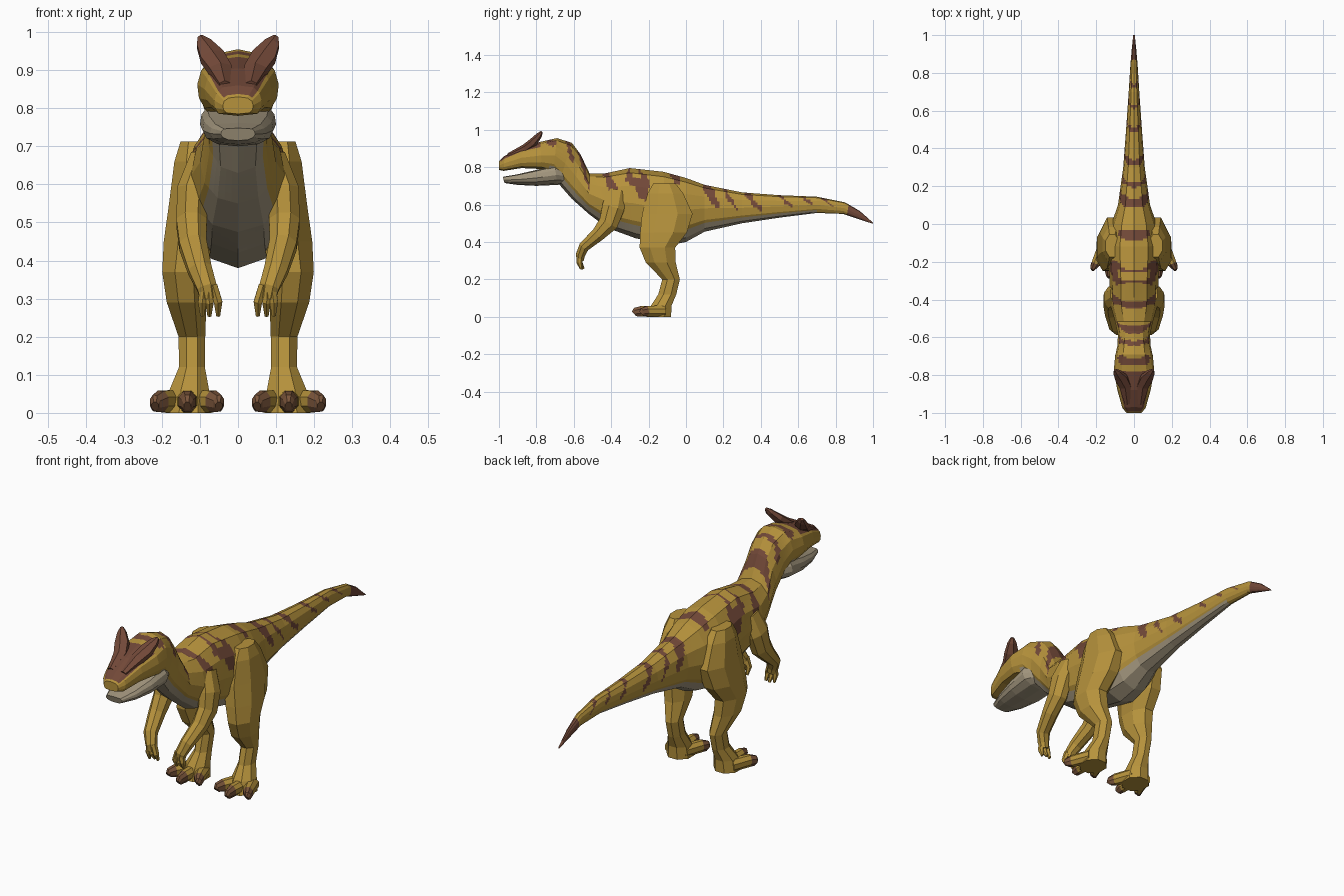
import bpy, bmesh, math
from mathutils import Vector

if "Cube" in bpy.data.objects:
    bpy.data.objects.remove(bpy.data.objects["Cube"])


def material(name, col):
    m = bpy.data.materials.new(name)
    m.diffuse_color = (*col, 1)
    m.use_nodes = True
    m.node_tree.nodes["Principled BSDF"].inputs["Base Color"].default_value = m.diffuse_color
    return m


OCHRE, BROWN, TAN, CLAW = range(4)
MATS = [material("ochre skin", (0.47, 0.29, 0.045)),
        material("brown markings", (0.17, 0.066, 0.04)),
        material("pale belly", (0.37, 0.31, 0.21)),
        material("claw brown", (0.19, 0.088, 0.042))]


def skin(name, rings, colour, mirror=False):
    """Join rings of points into a closed flat-shaded skin; colour(i, j) gives the material."""
    bm = bmesh.new()
    vs = [[bm.verts.new(p) for p in r] for r in rings]
    n = len(rings[0])
    for i in range(len(vs) - 1):
        for j in range(n):
            k = (j + 1) % n
            f = bm.faces.new((vs[i][j], vs[i][k], vs[i + 1][k], vs[i + 1][j]))
            f.material_index = colour(i, j)
    bm.faces.new(vs[0]).material_index = colour(0, 0)
    bm.faces.new(vs[-1]).material_index = colour(len(vs) - 2, 0)
    bmesh.ops.recalc_face_normals(bm, faces=bm.faces)
    me = bpy.data.meshes.new(name)
    bm.to_mesh(me)
    bm.free()
    for m in MATS:
        me.materials.append(m)
    ob = bpy.data.objects.new(name, me)
    bpy.context.collection.objects.link(ob)
    if mirror:
        ob.modifiers.new("mirror", 'MIRROR')
    return ob


def section(s, sides=12, sub=3):
    """Cross-section between a top and a bottom point, each side cut finely for the markings."""
    ty, tz, by, bz, hw, q, p = s
    corners = []
    for k in range(sides):
        a = 2 * math.pi * k / sides
        c, w = math.cos(a), math.sin(a)
        e = q if c > 0.01 else p if c < -0.01 else 1
        u = math.copysign(abs(w) ** e, w) if abs(w) > 1e-6 else 0
        v = 0.5 + 0.5 * c
        corners.append(Vector((u * hw, by + (ty - by) * v, bz + (tz - bz) * v)))
    return [corners[k].lerp(corners[(k + 1) % sides], t / sub)
            for k in range(sides) for t in range(sub)]


def loft(name, sections, colour, step=0.012):
    rings, tops = [], []
    for a, b in zip(sections, sections[1:]):
        length = max(math.hypot(b[0] - a[0], b[1] - a[1]), math.hypot(b[2] - a[2], b[3] - a[3]))
        n = max(1, math.ceil(length / step))
        ra, rb = section(a), section(b)
        for i in range(n):
            t = i / n
            rings.append([x.lerp(y, t) for x, y in zip(ra, rb)])
            tops.append(a[0] + (b[0] - a[0]) * (t + 0.5 / n))
    rings.append(section(sections[-1]))
    count = len(rings[0])
    return skin(name, rings, lambda i, j: colour(
        tops[i], 0.5 + 0.5 * math.cos(2 * math.pi * (j + 0.5) / count)))


def tube(name, pts, sides=8, colour=lambda i, j: OCHRE, level=False):
    """Mirrored limb through (x, y, z, radius across, radius along)."""
    rings = []
    for i, p in enumerate(pts):
        a, b = pts[max(i - 1, 0)], pts[min(i + 1, len(pts) - 1)]
        d = Vector((0, 0, 1)) if level else (Vector(b[:3]) - Vector(a[:3])).normalized()
        ax = Vector((1, 0, 0))
        ax = (ax - d * ax.dot(d)).normalized()
        bx = d.cross(ax)
        r = 1 / math.cos(math.pi / sides)
        rings.append([Vector(p[:3]) + ax * (p[3] * r * math.cos(t)) + bx * (p[4] * r * math.sin(t))
                      for t in [2 * math.pi * (k + 0.5) / sides for k in range(sides)]])
    return skin(name, rings, colour, True)


# Markings: (position along the back, half thickness, how far down they reach)
STRIPES = [(-.73, .022, .72), (-.63, .016, .62), (-.56, .018, .6), (-.43, .026, .5),
           (-.28, .055, .52), (-.06, .06, .86), (.11, .03, .5), (.205, .016, .4),
           (.325, .018, .3), (.50, .014, .4), (.62, .012, .45), (.73, .012, .5)]


def body_colour(ty, v):
    if ty > 0.87 or (-0.992 < ty < -0.78 and v > 0.8):
        return BROWN
    if -0.72 < ty < 0.7 and v < 0.16:
        return TAN
    for y, h, low in STRIPES:
        off = ty - y - 0.12 * (1 - v)
        wide = h * (0.85 + 0.3 * math.sin(v * 19 + y * 30)) * min(1, max(0, (v - low) * 6))
        hole = h > 0.05 and low < 0.6 and v > 0.86 and abs(off) < 0.02
        if abs(off) < wide and not hole:
            return BROWN
    return OCHRE


# Tail, torso, neck and upper head in one skin:
# top y, top z, bottom y, bottom z, half width, upper and lower roundness
loft("body", [
    (1.0, .503, 1.0, .497, .004, .9, 1),
    (.93, .565, .92, .523, .012, .9, 1),
    (.85, .612, .84, .55, .019, .9, 1),
    (.70, .642, .70, .555, .028, .9, 1),
    (.50, .65, .50, .53, .042, .9, .9),
    (.30, .665, .30, .50, .057, .9, .9),
    (.10, .705, .10, .455, .085, .9, .9),
    (0, .742, 0, .40, .12, .9, .9),
    (-.12, .775, -.10, .38, .14, .9, .9),
    (-.30, .795, -.27, .42, .13, .9, .9),
    (-.44, .765, -.42, .475, .125, .9, .9),
    (-.515, .765, -.52, .55, .10, .9, .9),
    (-.565, .87, -.61, .63, .085, .9, .9),
    (-.61, .93, -.68, .71, .088, .8, .8),
    (-.69, .955, -.71, .77, .10, .8, .4),
    (-.78, .935, -.77, .79, .107, .7, .3),
    (-.88, .905, -.88, .795, .088, .6, .3),
    (-.97, .86, -.975, .78, .062, .6, .3),
    (-1.0, .83, -1.0, .785, .04, .7, .4)], body_colour)

# Lower jaw
loft("lower_jaw", [
    (-.64, .80, -.64, .71, .07, .4, .9),
    (-.70, .81, -.69, .705, .10, .3, .9),
    (-.80, .785, -.80, .70, .093, .3, .8),
    (-.90, .762, -.90, .705, .073, .3, .8),
    (-.98, .748, -.97, .715, .045, .3, .8)], lambda ty, v: TAN, 0.05)

# Flared brow crests
tube("brow_crest", [(.035, -.95, .86, .014, .012), (.046, -.86, .90, .03, .02),
                    (.068, -.815, .935, .032, .02), (.09, -.785, .97, .02, .014),
                    (.099, -.772, .988, .007, .006)], 6, lambda i, j: BROWN)

# Hind legs
tube("hind_leg", [(.115, -.115, .712, .036, .06), (.113, -.11, .66, .054, .095),
                  (.115, -.10, .55, .066, .135), (.13, -.12, .45, .065, .125),
                  (.142, -.153, .37, .057, .095), (.135, -.135, .29, .052, .08),
                  (.121, -.08, .20, .035, .047), (.121, -.10, .12, .034, .048),
                  (.128, -.132, .06, .052, .055), (.13, -.145, 0, .06, .065)], 8, level=True)

# Toes with claws
for i, (x, y) in enumerate([(.05, -.245), (.133, -.28), (.218, -.24)]):
    bx = .133 + (x - .133) * .35
    mx, my = bx + (x - bx) * .72, -.13 + (y + .13) * .72
    tube(f"toe_{i + 1}", [(bx, -.12, .03, .03, .03), (mx, my, .03, .023, .028),
                          (x, y + .008, .025, .015, .023), (x, y, .018, .009, .014)], 8,
         lambda i, j: CLAW if i > 0 else OCHRE)

# Arms
tube("arm", [(.09, -.37, .67, .035, .05), (.118, -.39, .58, .042, .06),
             (.122, -.415, .50, .04, .052), (.118, -.47, .44, .036, .037),
             (.10, -.545, .375, .031, .028), (.082, -.565, .33, .026, .024),
             (.076, -.565, .30, .022, .018)], 8)

# Fingers with claws
for i, (x, y) in enumerate([(.052, -.555), (.075, -.548), (.094, -.56)]):
    tube(f"finger_{i + 1}", [(.078 + (x - .075) * .5, -.568, .335, .012, .016),
                             (x, -.57, .29, .011, .014), (x, y, .255, .005, .006)], 6,
         lambda i, j: OCHRE)
